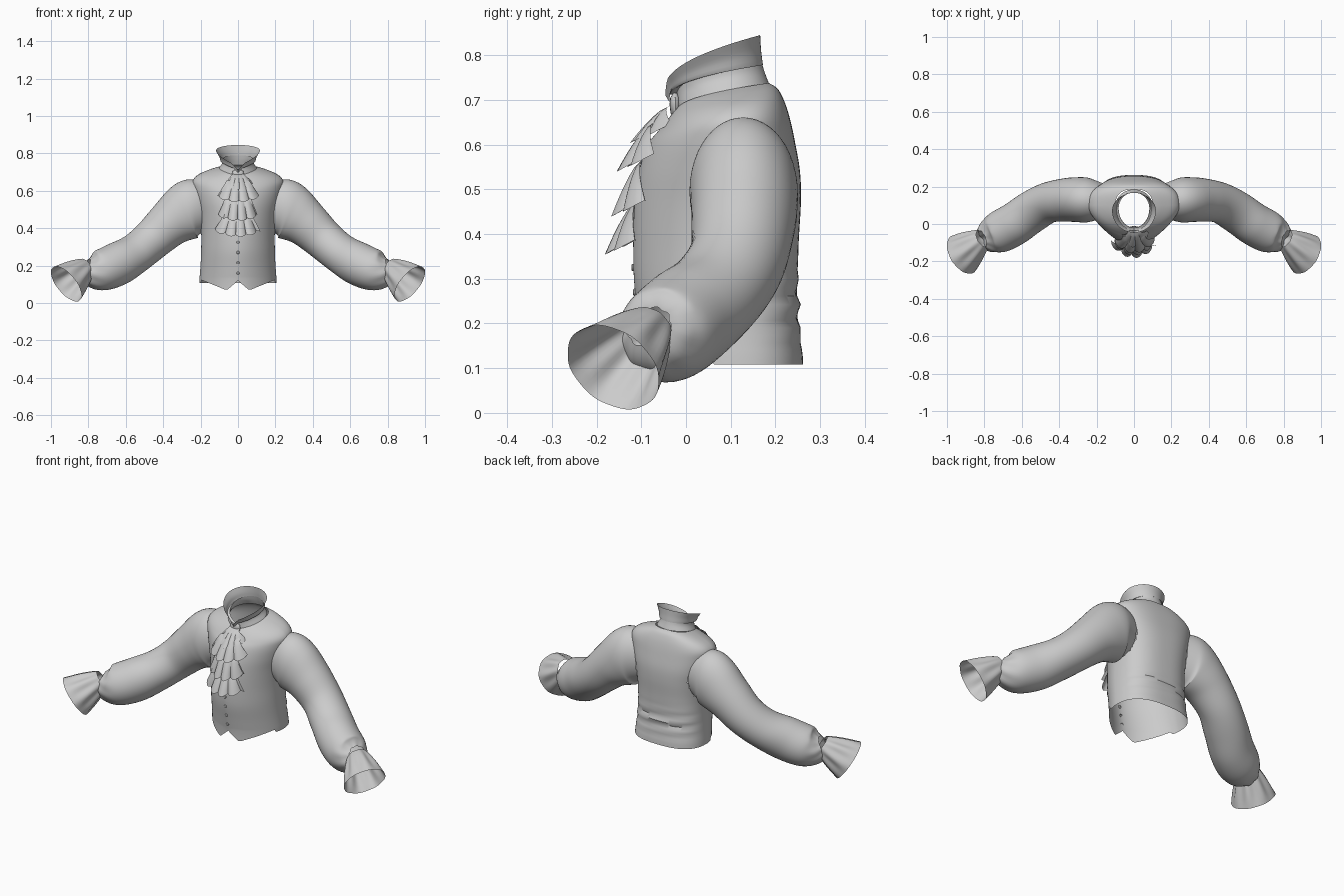
import bpy, bmesh, math
from mathutils import Vector

if "Cube" in bpy.data.objects:
    bpy.data.objects.remove(bpy.data.objects["Cube"])

cloth = bpy.data.materials.new("grey_cloth")
cloth.diffuse_color = (0.6, 0.6, 0.6, 1)
cloth.use_nodes = True
cloth.node_tree.nodes["Principled BSDF"].inputs["Base Color"].default_value = cloth.diffuse_color


def spline(rows, steps):
    """Catmull-Rom interpolation through tuples of numbers."""
    out = []
    for i in range(len(rows) - 1):
        p0, p1 = rows[max(i - 1, 0)], rows[i]
        p2, p3 = rows[i + 1], rows[min(i + 2, len(rows) - 1)]
        for s in range(steps):
            t = s / steps
            out.append([0.5 * (2 * b + (c - a) * t + (2 * a - 5 * b + 4 * c - d) * t * t
                               + (3 * b - a - 3 * c + d) * t ** 3)
                        for a, b, c, d in zip(p0, p1, p2, p3)])
    return out + [list(rows[-1])]


def loft(name, rings, closed=True, mirror=False, angle=40, skip=None):
    """Skin a list of point rings with quads, leaving out faces where skip(centre) holds."""
    bm = bmesh.new()
    vs = [[bm.verts.new(p) for p in r] for r in rings]
    n = len(rings[0])
    for r0, r1 in zip(vs, vs[1:]):
        for j in range(n if closed else n - 1):
            k = (j + 1) % n
            quad = (r0[j], r0[k], r1[k], r1[j])
            if not (skip and skip(sum((v.co for v in quad), Vector()) / 4)):
                bm.faces.new(quad)
    me = bpy.data.meshes.new(name)
    bm.to_mesh(me)
    bm.free()
    ob = bpy.data.objects.new(name, me)
    bpy.context.collection.objects.link(ob)
    me.materials.append(cloth)
    if mirror:
        ob.modifiers.new("mirror", 'MIRROR')
    bpy.ops.object.select_all(action='DESELECT')
    ob.select_set(True)
    bpy.context.view_layer.objects.active = ob
    bpy.ops.object.shade_smooth_by_angle(angle=math.radians(angle))
    return ob


def body_ring(row, n=96, front=1.75, back=2.6, power=0.5):
    """Egg-shaped ring: half width, front y, back y, front z, back z."""
    w, yf, yb, zf, zb = row
    cy = yf + (yb - yf) * 0.55
    pts = []
    for j in range(n):
        a = 2 * math.pi * j / n
        c, s = math.cos(a), math.sin(a)
        e = 2 / (front if s < 0 else back)
        x = w * math.copysign(abs(c) ** e, c)
        y = cy + (yb - cy if s > 0 else cy - yf) * math.copysign(abs(s) ** e, s)
        t = min(max((y - yf) / (yb - yf), 0), 1) ** power
        pts.append(Vector((x, y, zf + (zb - zf) * t)))
    return pts


def armhole(p):
    return abs(p.x) > .15 and ((p.y - .127) / .09) ** 2 + ((p.z - .505) / .12) ** 2 < 1


# waistcoat body, open at hem, neck and armholes
body = [(.207, -.088, .262, .12, .12), (.201, -.1, .254, .19, .19), (.197, -.115, .25, .28, .28),
        (.197, -.118, .252, .38, .38), (.206, -.115, .257, .47, .47), (.222, -.105, .255, .54, .54),
        (.238, -.085, .243, .60, .61), (.242, -.062, .232, .63, .66), (.212, -.045, .22, .65, .697),
        (.15, -.03, .205, .667, .725), (.1, -.02, .185, .677, .738)]
rings = [body_ring(r) for r in spline(body, 5)]
for p in rings[0]:  # hem with two front points
    ax = abs(p.x)
    if p.y < 0.06:
        p.z = .12 - .052 * ax / .06 if ax < .06 else .068 + .057 * (ax - .06) / .14
    else:
        p.z = .108
for ring in rings[1:]:  # creases across the lower back
    for p in ring:
        if p.y > 0.1:
            fade = math.exp(-((p.z - .24) / .06) ** 2) * min((p.y - .1) / .1, 1)
            p.y += .006 * fade * math.sin(p.z * 110 + p.x * 9)
loft("waistcoat", rings, skip=armhole)

# neckband and flared turned-over collar
band = [(.1, -.02, .185, .677, .738), (.084, -.02, .175, .70, .765), (.082, -.02, .168, .715, .79)]
loft("neckband", [body_ring(r, 64, 2, 2) for r in spline(band, 4)])
flare = [(.082, -.02, .168, .715, .79), (.093, -.034, .172, .712, .778),
         (.101, -.04, .168, .72, .81), (.117, -.046, .166, .73, .845)]
rings = [body_ring(r, 64, 2, 2) for r in spline(flare, 4)]
for ring in rings[6:]:  # front notch
    for p in ring:
        if p.y < 0 and abs(p.x) < .03:
            p.z -= .02 * (1 - abs(p.x) / .03)
loft("collar", rings)

# full sleeves: centre x, y, z, half height, half depth; start tucked inside the armhole
arm = [(.165, .128, .515, .125, .09), (.215, .127, .512, .146, .11), (.255, .128, .502, .158, .12),
       (.30, .13, .475, .149, .12), (.37, .128, .42, .125, .116),
       (.46, .113, .338, .11, .108), (.55, .063, .265, .106, .113), (.64, 0, .21, .116, .113),
       (.73, -.048, .178, .11, .11), (.785, -.07, .178, .088, .085), (.817, -.082, .193, .05, .05)]
path = spline(arm, 6)
rings = []
N = 48
for i, (x, y, z, a, b) in enumerate(path):
    lo, hi = path[max(i - 3, 0)], path[min(i + 3, len(path) - 1)]
    u = i / (len(path) - 1)
    t = Vector([h - l for h, l in zip(hi[:3], lo[:3])])
    t.z *= min(1, .25 + 1.8 * u)  # keep the armhole upright
    t.normalize()
    side = Vector((0, 0, 1)).cross(t).normalized()
    up = t.cross(side)
    ring = []
    for j in range(N):
        th = 2 * math.pi * j / N
        gather = max(u - .8, 0) / .2  # pleats towards the wrist
        k = 1 + .05 * gather * math.cos(9 * th)
        k += .025 * max(u - .3, 0) * math.sin(28 * u + 2 * math.sin(th))
        ring.append(Vector((x, y, z)) + side * (b * k * math.cos(th)) + up * (a * k * math.sin(th)))
    rings.append(ring)
loft("sleeve", rings, mirror=True)

# flared wrist ruffles
start, end = Vector((.808, -.077, .195)), Vector((.918, -.163, .102))
axis = Vector((.69, -.44, -.57)).normalized()
side = Vector((0, 0, 1)).cross(axis).normalized()
up = axis.cross(side)
rings = []
for i in range(9):
    t = i / 8
    r = .05 + .064 * t ** .85
    ring = []
    for j in range(64):
        th = 2 * math.pi * j / 64
        k = r * (1 + .06 * math.sin(math.pi * min(t * .85 + .1, 1)) * math.cos(8 * th))
        ring.append(start.lerp(end, t) + side * (k * math.cos(th)) + up * (k * math.sin(th)))
    rings.append(ring)
loft("cuff", rings, mirror=True)

# tiered pleated neck frill: top z, top y, hem z, hem y, top and hem half width
tiers = [(.69, -.03, .61, -.115, .03, .075), (.655, -.065, .545, -.147, .06, .118),
         (.57, -.095, .445, -.158, .065, .112), (.48, -.105, .36, -.172, .07, .122)]
for n, (zt, yt, zh, yh, wt, wh) in enumerate(tiers):
    rings = []
    for i in range(7):
        t = i / 6
        row = []
        for j in range(41):
            s = j / 20 - 1
            w = wt + (wh - wt) * t
            fold = math.asin(math.sin(s * 14 + n)) / 1.57  # sharp pleats
            row.append(Vector((w * s + .008 * t * math.cos(s * 14 + n),
                               yt + (yh - yt) * t ** .65 + .07 * t * s * s + .013 * t * fold,
                               zt + (zh - zt) * t + .03 * t * s * s + .008 * t * fold)))
        rings.append(row)
    loft("frill_tier", rings, closed=False, angle=35)

# knot at the throat
knot = [(.012, .715), (.028, .705), (.032, .69), (.026, .67), (.01, .66)]
loft("knot", [[Vector((r * math.cos(k * math.pi / 8), -.024 + .4 * r * math.sin(k * math.pi / 8), z))
               for k in range(16)] for r, z in knot])

# front buttons
for z, y in ((.16, -.097), (.215, -.105), (.27, -.114), (.325, -.118)):
    loft("button", [[Vector((r * math.cos(k * math.pi / 6), y - d, z + r * math.sin(k * math.pi / 6)))
                     for k in range(12)] for r, d in ((.008, -.004), (.008, .002), (.006, .004), (.0005, .004))])
